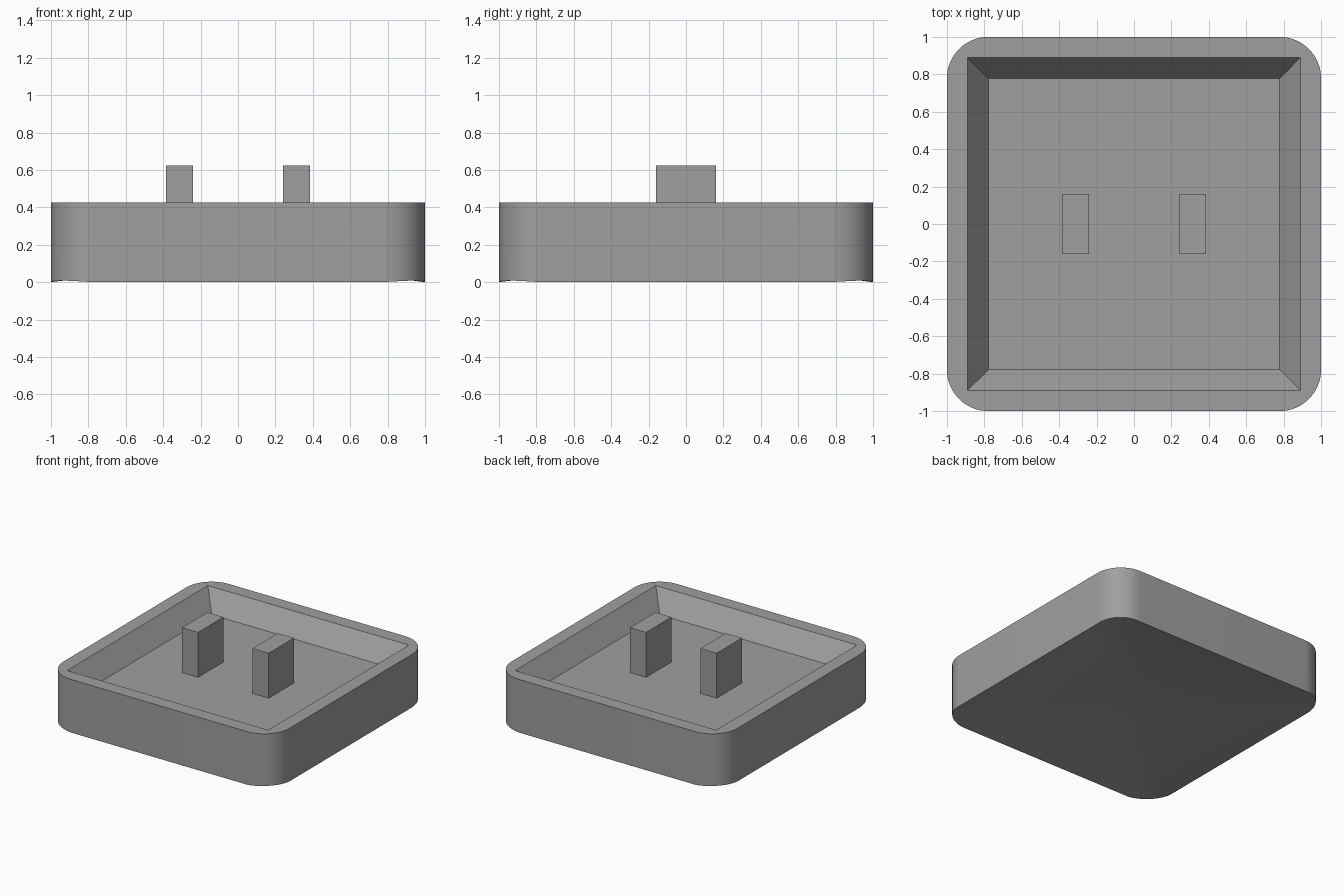
import bpy, bmesh, math

if "Cube" in bpy.data.objects:
    bpy.data.objects.remove(bpy.data.objects["Cube"])

HALF, RADIUS, HEIGHT = 1.0, 0.22, 0.425    # tray outline
RIM, FLOOR, FLOOR_Z = 0.89, 0.777, 0.265   # sloped recess
POST_X, POST_TOP = 0.3125, 0.625
DISH, DISH_RINGS = 0.07, 8                 # shallow hollow in the underside
SEGMENTS = 16

grey = bpy.data.materials.new("mid grey")
grey.diffuse_color = (0.35, 0.35, 0.35, 1)
grey.use_nodes = True
grey.node_tree.nodes["Principled BSDF"].inputs["Base Color"].default_value = grey.diffuse_color


def make_object(name, bm):
    bmesh.ops.recalc_face_normals(bm, faces=bm.faces)
    mesh = bpy.data.meshes.new(name)
    bm.to_mesh(mesh)
    bm.free()
    mesh.materials.append(grey)
    obj = bpy.data.objects.new(name, mesh)
    bpy.context.collection.objects.link(obj)
    return obj


def square(size):
    return [(size, size), (-size, size), (-size, -size), (size, -size)]


def rounded_square(scale=1.0):
    points = []
    for quarter, (cx, cy) in enumerate(square(HALF - RADIUS)):
        for i in range(SEGMENTS + 1):
            a = math.pi / 2 * (quarter + i / SEGMENTS)
            points.append(((cx + RADIUS * math.cos(a)) * scale,
                           (cy + RADIUS * math.sin(a)) * scale))
    return points


def ring(bm, points, z):
    return [bm.verts.new((x, y, z)) for x, y in points]


def bridge(bm, low, high):
    for i in range(len(low)):
        j = (i + 1) % len(low)
        bm.faces.new((low[i], low[j], high[j], high[i]))


# Tray: rounded outer wall and sharp-cornered sloped recess
bm = bmesh.new()
bottom = ring(bm, rounded_square(), 0)
top = ring(bm, rounded_square(), HEIGHT)
rim = ring(bm, square(RIM), HEIGHT)
floor = ring(bm, square(FLOOR), FLOOR_Z)
bridge(bm, bottom, top)
bridge(bm, floor, rim)
bm.faces.new(floor)
# Flat rim: a fan at each corner and a quad along each side
n = SEGMENTS + 1
for q in range(4):
    arc = top[q * n:(q + 1) * n]
    for a, b in zip(arc, arc[1:]):
        bm.faces.new((a, b, rim[q]))
    bm.faces.new((arc[-1], top[(q + 1) * n % len(top)], rim[(q + 1) % 4], rim[q]))
# Lower edge lifts slightly around each corner
for i, v in enumerate(bottom):
    v.co.z = 0.008 * math.sin(math.pi * (i % n) / SEGMENTS)
# Dished underside: shrinking rings rising to the centre
outer = bottom
for k in range(1, DISH_RINGS):
    s = 1 - k / DISH_RINGS
    inner = ring(bm, rounded_square(s), DISH * (1 - s * s))
    bridge(bm, inner, outer)
    outer = inner
centre = bm.verts.new((0, 0, DISH))
for i, v in enumerate(outer):
    bm.faces.new((v, outer[(i + 1) % len(outer)], centre))
tray = make_object("tray", bm)
bpy.context.view_layer.objects.active = tray
tray.select_set(True)
bpy.ops.object.shade_smooth_by_angle(angle=math.radians(30))

# Two upright posts on the tray floor
for side, name in ((-1, "left_post"), (1, "right_post")):
    bm = bmesh.new()
    bmesh.ops.create_cube(bm, size=1)
    bmesh.ops.scale(bm, vec=(0.143, 0.32, POST_TOP - FLOOR_Z), verts=bm.verts)
    bmesh.ops.translate(bm, vec=(side * POST_X, 0, (POST_TOP + FLOOR_Z) / 2), verts=bm.verts)
    make_object(name, bm)
